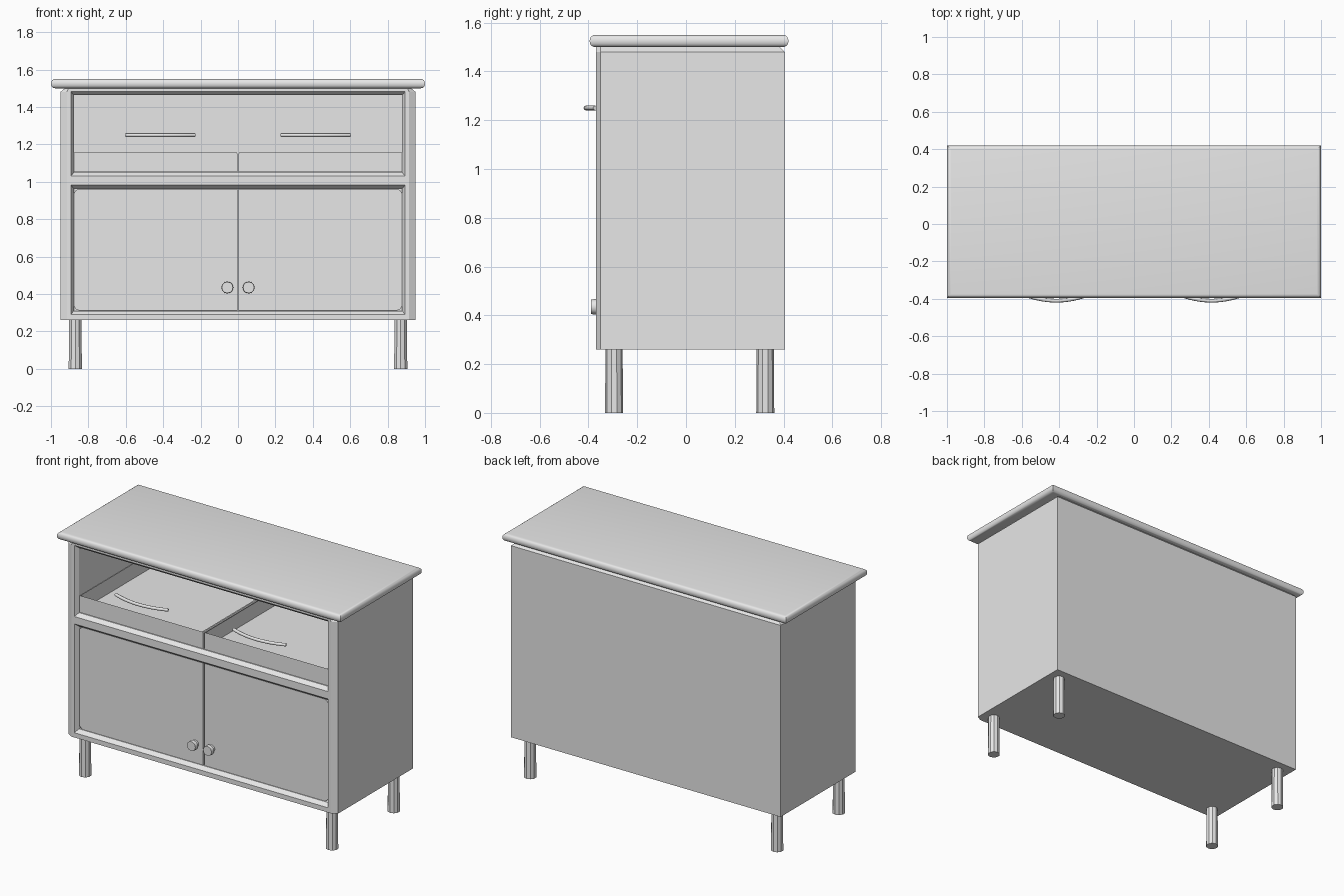
import bpy, bmesh, math
from mathutils import Matrix, Vector

if "Cube" in bpy.data.objects:
    bpy.data.objects.remove(bpy.data.objects["Cube"], do_unlink=True)

GREY = (0.8, 0.8, 0.8, 1)
grey = bpy.data.materials.new("plain grey")
grey.use_nodes = True
grey.diffuse_color = GREY
grey.node_tree.nodes["Principled BSDF"].inputs["Base Color"].default_value = GREY


def make(name, bm, smooth=False):
    bmesh.ops.recalc_face_normals(bm, faces=bm.faces)
    mesh = bpy.data.meshes.new(name)
    bm.to_mesh(mesh)
    bm.free()
    mesh.materials.append(grey)
    ob = bpy.data.objects.new(name, mesh)
    bpy.context.collection.objects.link(ob)
    if smooth:
        select(ob)
        bpy.ops.object.shade_smooth_by_angle(angle=math.radians(40))
    return ob


def select(ob):
    bpy.ops.object.select_all(action='DESELECT')
    ob.select_set(True)
    bpy.context.view_layer.objects.active = ob


def box(x, y, z):
    """Box from (low, high) ranges."""
    bm = bmesh.new()
    bmesh.ops.create_cube(bm, size=1)
    for v in bm.verts:
        v.co = [r[0] + (c + 0.5) * (r[1] - r[0]) for r, c in zip((x, y, z), v.co)]
    return bm


def loft(rings):
    """Closed solid through matching rings of points."""
    bm = bmesh.new()
    loops = [[bm.verts.new(p) for p in ring] for ring in rings]
    n = len(loops[0])
    for a, b in zip(loops, loops[1:]):
        for i in range(n):
            j = (i + 1) % n
            bm.faces.new((a[i], a[j], b[j], b[i]))
    bm.faces.new(loops[0])
    bm.faces.new(loops[-1])
    return bm


def bevel_along(bm, test, width, segments):
    edges = [e for e in bm.edges if test((e.verts[0].co - e.verts[1].co).normalized(), e)]
    bmesh.ops.bevel(bm, geom=edges, offset=width, segments=segments,
                    profile=0.5, affect='EDGES')


def cylinder(bm, radius, top_radius, depth, sides, matrix):
    bmesh.ops.create_cone(bm, cap_ends=True, segments=sides, radius1=radius,
                          radius2=top_radius, depth=depth, matrix=matrix)


# Cabinet body with chamfered front corners and top edge
def plan(z, w, front_w, back):
    return [(-w, back, z), (-w, -0.35, z), (-front_w, -0.37, z),
            (front_w, -0.37, z), (w, -0.35, z), (w, back, z)]


body = make("cabinet_body", loft([plan(0.26, 0.95, 0.915, 0.405),
                                  plan(1.48, 0.95, 0.915, 0.405),
                                  plan(1.505, 0.92, 0.905, 0.38)]))


# Openings with sloping rims, cut into the body
def cut_opening(low, high, depth):
    rings = []
    for y, grow in ((-0.376, 0.025), (-0.346, 0), (depth, 0)):
        w = 0.878 + grow * 0.8
        lo, hi = low - grow, high + grow
        rings.append([(-w, y, lo), (w, y, lo), (w, y, hi), (-w, y, hi)])
    cutter = make("opening_cutter", loft(rings))
    cutter.hide_render = True
    mod = body.modifiers.new("opening", 'BOOLEAN')
    mod.operation = 'DIFFERENCE'
    mod.solver = 'EXACT'
    mod.object = cutter
    select(body)
    bpy.ops.object.modifier_apply(modifier=mod.name)
    bpy.data.objects.remove(cutter, do_unlink=True)


cut_opening(1.05, 1.463, 0.38)
cut_opening(0.31, 0.963, -0.32)

# Table top with a rounded edge all round
bm = box((-1, 1), (-0.395, 0.42), (1.5, 1.55))
bevel_along(bm, lambda d, e: abs(d.z) < 0.5, 0.022, 4)
make("table_top", bm, True)

for side, word in ((-1, "right"), (1, "left")):
    inner, outer = 0.004 * side, 0.877 * side
    span = (min(inner, outer), max(inner, outer))

    # Door with rounded outer corners
    bm = box(span, (-0.345, -0.318), (0.312, 0.962))
    bevel_along(bm, lambda d, e: abs(d.y) > 0.9 and abs(e.verts[0].co.x) > 0.5, 0.03, 4)
    make(word + "_door", bm)

    # Door knob on a narrow neck
    bm = bmesh.new()
    turn = Matrix.Rotation(math.pi / 2, 4, 'X')
    x = 0.057 * side
    cylinder(bm, 0.022, 0.022, 0.03, 12, Matrix.Translation((x, -0.355, 0.435)) @ turn)
    cylinder(bm, 0.032, 0.030, 0.022, 12, Matrix.Translation((x, -0.379, 0.435)) @ turn)
    make(word + "_knob", bm, True)

    # Open drawer tray
    bm = box(span, (-0.345, 0.36), (1.053, 1.16))
    bevel_along(bm, lambda d, e: abs(d.y) > 0.9 and e.verts[0].co.z > 1.1, 0.008, 2)
    bm.normal_update()
    top = max(bm.faces, key=lambda f: f.calc_center_median().z)
    bmesh.ops.inset_region(bm, faces=[top], thickness=0.008)
    bmesh.ops.translate(bm, verts=top.verts, vec=(0, 0, -0.09))
    make(word + "_drawer", bm)

    # Bowed drawer handle
    curve = bpy.data.curves.new(word + "_handle", 'CURVE')
    curve.dimensions = '3D'
    curve.bevel_depth = 0.01
    curve.bevel_resolution = 2
    curve.use_fill_caps = True
    spline = curve.splines.new('POLY')
    steps = 16
    spline.points.add(steps)
    for i, p in enumerate(spline.points):
        t = 2 * i / steps - 1
        p.co = (0.415 * side + 0.185 * t, -0.41 + 0.038 * t * t, 1.25, 1)
    curve.materials.append(grey)
    handle = bpy.data.objects.new(word + "_handle", curve)
    bpy.context.collection.objects.link(handle)
    select(handle)
    bpy.ops.object.convert(target='MESH')
    bpy.ops.object.shade_smooth_by_angle(angle=math.radians(50))

    # Legs
    for y, place in ((-0.295, "front"), (0.325, "back")):
        bm = bmesh.new()
        cylinder(bm, 0.037, 0.035, 0.27, 10, Matrix.Translation((0.87 * side, y, 0.135)))
        make(place + "_" + word + "_leg", bm)
